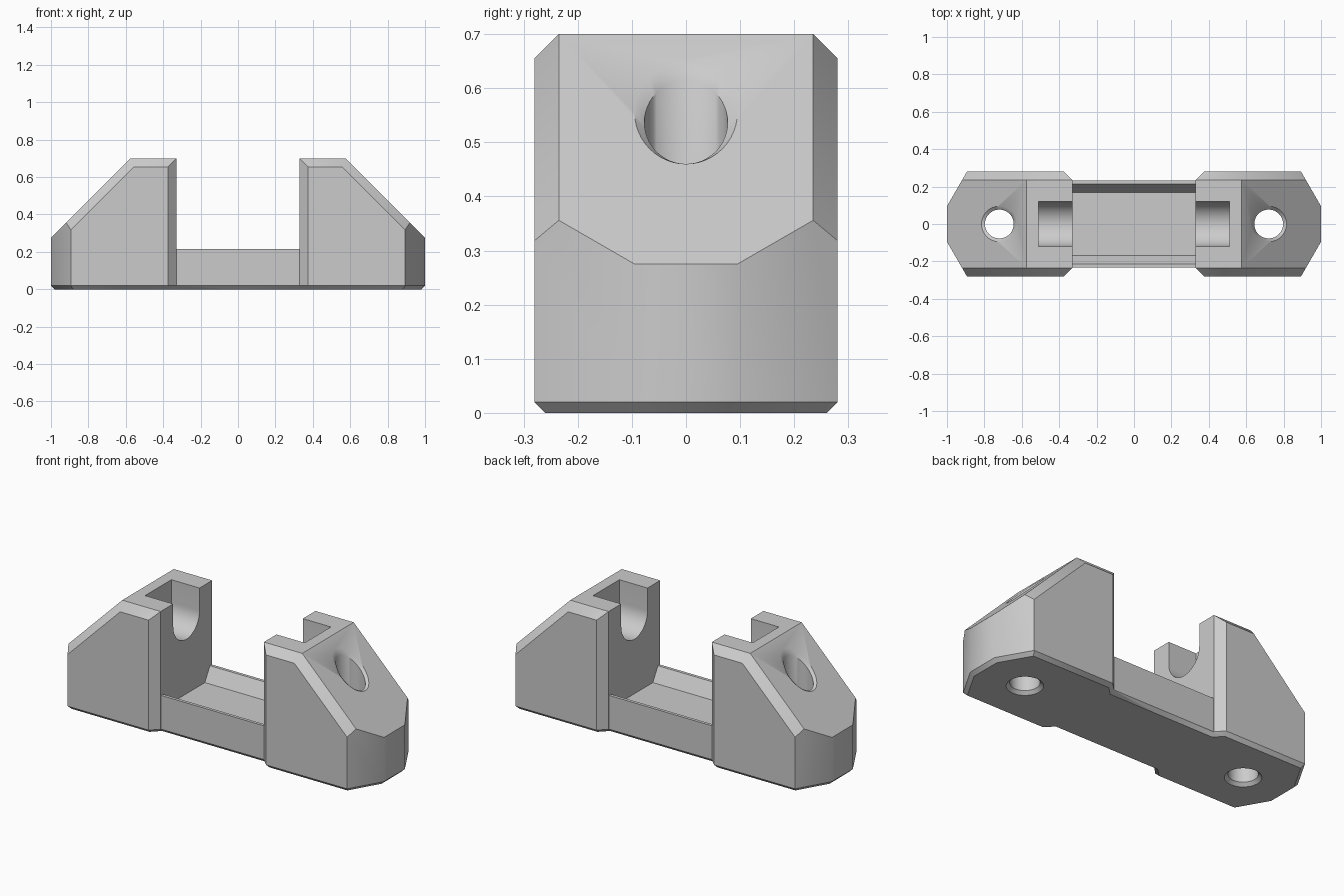
import bpy, bmesh
from math import sin, cos, pi, radians
from mathutils import Vector

if "Cube" in bpy.data.objects:
    bpy.data.objects.remove(bpy.data.objects["Cube"], do_unlink=True)

TOP, WIDE, INNER = 0.70, 0.28, 0.33      # end block height, half width, inner face
SLOPE = 1.275                            # slope plane is x + z = SLOPE
BEVEL, FOOT = 0.045, 0.02                # upper and lower chamfers

grey = bpy.data.materials.new("plain grey")
grey.use_nodes = True
grey.diffuse_color = (0.6, 0.6, 0.6, 1)
grey.node_tree.nodes["Principled BSDF"].inputs["Base Color"].default_value = (0.6, 0.6, 0.6, 1)


def make_object(name, bm):
    bmesh.ops.recalc_face_normals(bm, faces=bm.faces)
    mesh = bpy.data.meshes.new(name)
    bm.to_mesh(mesh)
    bm.free()
    mesh.materials.append(grey)
    ob = bpy.data.objects.new(name, mesh)
    bpy.context.collection.objects.link(ob)
    return ob


def loft(name, rings):
    """Closed solid through rings that have equal point counts."""
    bm = bmesh.new()
    loops = [[bm.verts.new(p) for p in ring] for ring in rings]
    n = len(loops[0])
    for a, b in zip(loops, loops[1:]):
        for i in range(n):
            j = (i + 1) % n
            bm.faces.new((a[i], a[j], b[j], b[i]))
    bm.faces.new(loops[0])
    bm.faces.new(loops[-1])
    return make_object(name, bm)


def extrude_x(name, profile, x0, x1):
    return loft(name, [[(x, y, z) for y, z in profile] for x in (x0, x1)])


def slice_off(bm, point, normal):
    """Cut away everything on the normal's side and cap the cut."""
    geom = bm.verts[:] + bm.edges[:] + bm.faces[:]
    bmesh.ops.bisect_plane(bm, geom=geom, plane_co=point, plane_no=Vector(normal).normalized(),
                           clear_outer=True, dist=1e-6)
    rim = [e for e in bm.edges if e.is_boundary]
    if rim:
        bmesh.ops.contextual_create(bm, geom=rim)


def apply(ob, kind, **settings):
    mod = ob.modifiers.new(kind.title(), kind)
    for key, value in settings.items():
        setattr(mod, key, value)
    bpy.ops.object.select_all(action="DESELECT")
    bpy.context.view_layer.objects.active = ob
    ob.select_set(True)
    bpy.ops.object.modifier_apply(modifier=mod.name)


def combine(ob, other, operation):
    apply(ob, "BOOLEAN", operation=operation, object=other, solver="EXACT")
    bpy.data.objects.remove(other, do_unlink=True)


# End block: a box trimmed by the slope, the corner cuts and the chamfers
bm = bmesh.new()
bmesh.ops.create_cube(bm, size=1)
for v in bm.verts:
    v.co = (INNER if v.co.x < 0 else 1, 2 * WIDE * v.co.y, TOP if v.co.z > 0 else 0)
slice_off(bm, (SLOPE, 0, 0), (1, 0, 1))
slice_off(bm, (1, 0, FOOT), (1, 0, -1))
for s in (-1, 1):
    side = Vector((0, s, 0))
    nose = Vector((0.866, 0.5 * s, 0))
    heel = Vector((-1, s, 0)).normalized()
    nose_point = Vector((1, 0.095 * s, FOOT))
    heel_point = Vector((INNER, (WIDE - BEVEL) * s, FOOT))
    down = Vector((0, 0, -1))
    slice_off(bm, nose_point, nose)
    slice_off(bm, heel_point, heel)
    slice_off(bm, (0, (WIDE - BEVEL) * s, TOP), (0, s, 1))
    slice_off(bm, (SLOPE, (WIDE - BEVEL) * s, 0), Vector((1, 0, 1)).normalized() + side)
    slice_off(bm, (0, WIDE * s, FOOT), side + down)
    slice_off(bm, nose_point, nose + down)
    slice_off(bm, heel_point, heel + down)
body = make_object("bracket_body", bm)

# Round-bottomed slot in the inner face
R, SLOT_Z = 0.12, 0.57
arc = [(-R * cos(pi * i / 24), SLOT_Z - R * sin(pi * i / 24)) for i in range(25)]
combine(body, extrude_x("slot_cutter", arc + [(R, 1), (-R, 1)], 0.2, 0.51), "DIFFERENCE")

# Screw hole, countersunk at the base and along the slope
HOLE_X, HOLE_R, SINK = 0.72, 0.077, 0.018


def hole_ring(r, z, tilt):
    ring = []
    for i in range(48):
        a = 2 * pi * i / 48
        x = HOLE_X + r * cos(a)
        ring.append((x, r * sin(a), z + tilt * (SLOPE - x)))
    return ring


rings = [hole_ring(HOLE_R + SINK * k, -SINK * (k - 1), 0) for k in (2, 0)]
rings += [hole_ring(HOLE_R + SINK * k, SINK * (k - 1), 1) for k in (0, 2)]
combine(body, loft("hole_cutter", rings), "DIFFERENCE")

# Connecting rail with a sloped trough along its top
half = [(0.213, 0), (0.233, FOOT), (0.233, 0.215), (0.215, 0.215), (0.169, 0.135)]
profile = half + [(-y, z) for y, z in reversed(half)]
combine(body, extrude_x("rail", profile, -0.1, 0.36), "UNION")

# Second half
apply(body, "MIRROR", use_axis=(True, False, False), use_bisect_axis=(True, False, False),
      use_bisect_flip_axis=(False, False, False), merge_threshold=0.0005)
bpy.ops.object.shade_smooth_by_angle(angle=radians(35))
